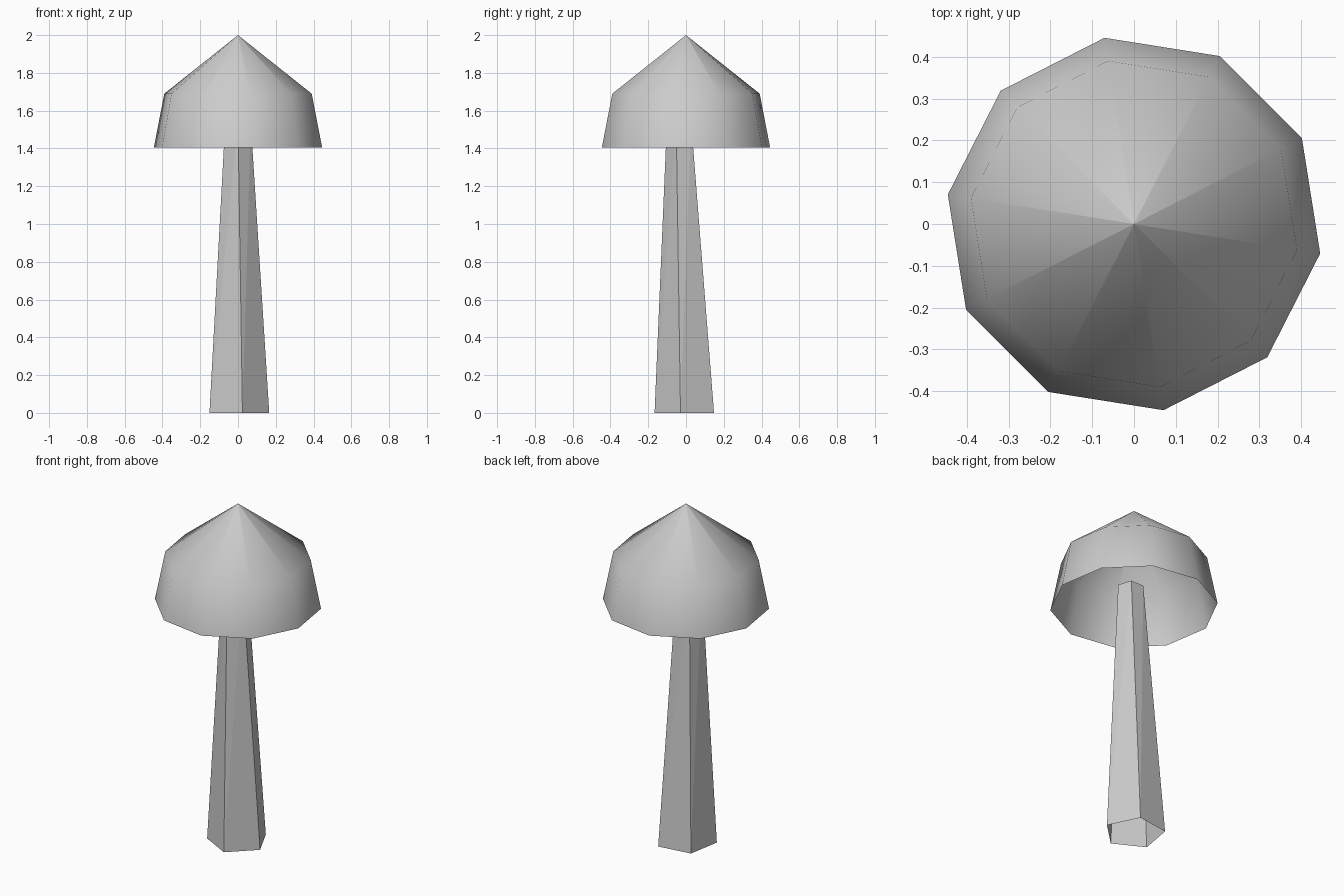
import bpy
import bmesh
from math import cos, sin, radians, tau

cube = bpy.data.objects.get("Cube")
if cube:
    bpy.data.objects.remove(cube, do_unlink=True)

grey = bpy.data.materials.new("plain_grey")
grey.use_nodes = True
colour = (0.6, 0.6, 0.6, 1)
grey.diffuse_color = colour
grey.node_tree.nodes["Principled BSDF"].inputs["Base Color"].default_value = colour


def ring(bm, sides, radius, z, phase, x=0.0, y=0.0):
    """Regular polygon of vertices around a vertical axis."""
    angles = [radians(phase) + tau * i / sides for i in range(sides)]
    return [bm.verts.new((x + radius * cos(a), y + radius * sin(a), z)) for a in angles]


def finish(bm, name, smooth):
    for face in bm.faces:
        face.smooth = smooth
    mesh = bpy.data.meshes.new(name)
    bm.to_mesh(mesh)
    bm.free()
    mesh.materials.append(grey)
    obj = bpy.data.objects.new(name, mesh)
    bpy.context.collection.objects.link(obj)
    return obj


# Cap: open ten-sided shell, each cone panel keeping its own tip vertex
bm = bmesh.new()
sides = 10
rim = ring(bm, sides, 0.451, 1.405, -9)
shoulder = ring(bm, sides, 0.395, 1.69, -9)
for i in range(sides):
    j = (i + 1) % sides
    bm.faces.new((rim[i], rim[j], shoulder[j], shoulder[i]))
    tip = bm.verts.new((0, 0, 2))
    bm.faces.new((shoulder[i], shoulder[j], tip))
finish(bm, "mushroom_cap", True)

# Stem: open five-sided tapered tube, slightly twisted and leaning
bm = bmesh.new()
sides = 5
foot = ring(bm, sides, 0.168, 0, -10)
neck = ring(bm, sides, 0.071, 1.54, -18, 0.0, -0.03)
for i in range(sides):
    j = (i + 1) % sides
    bm.faces.new((foot[i], foot[j], neck[j]))
    bm.faces.new((foot[i], neck[j], neck[i]))
finish(bm, "mushroom_stem", False)
